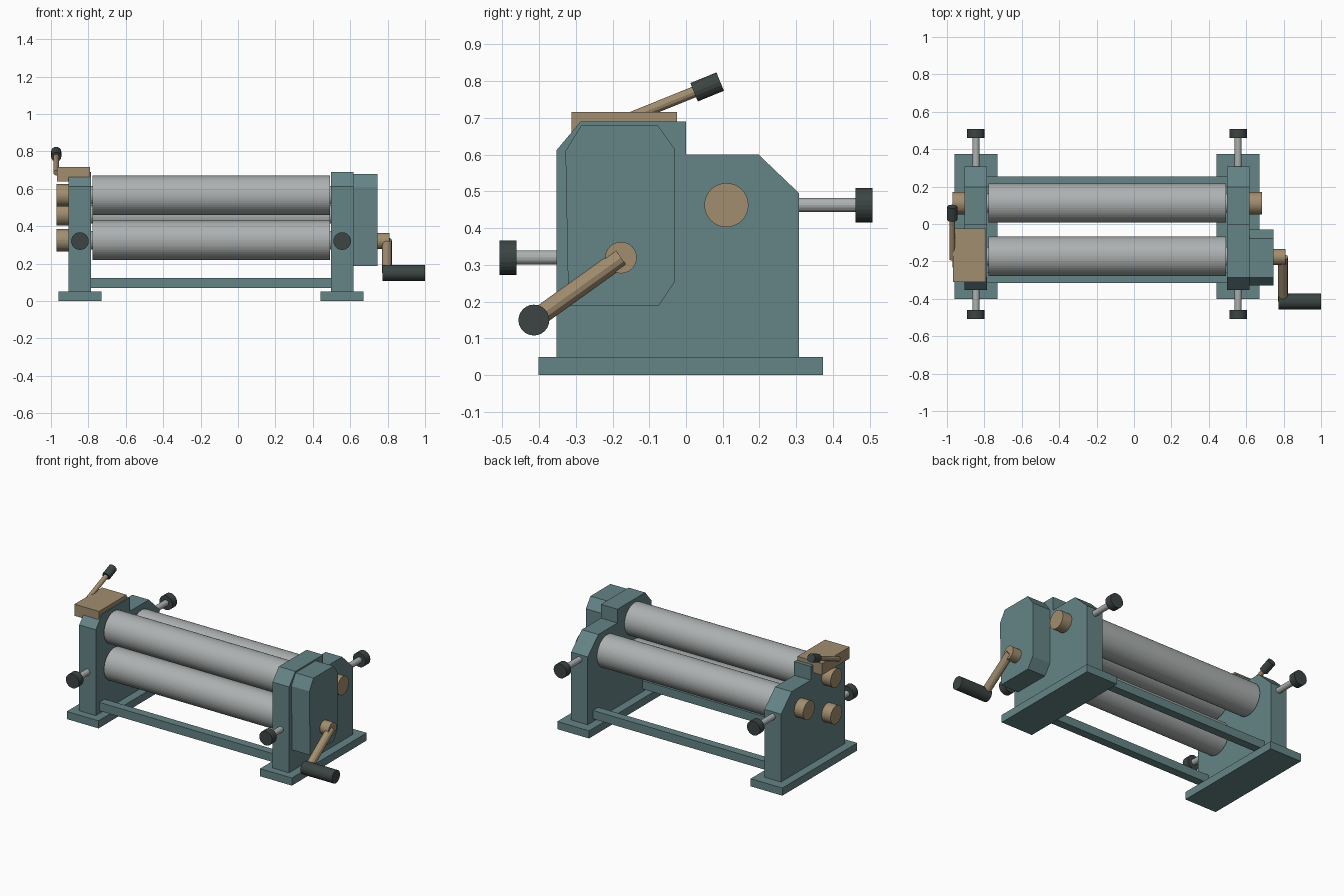
import bpy, bmesh
from mathutils import Vector

if "Cube" in bpy.data.objects:
    bpy.data.objects.remove(bpy.data.objects["Cube"])


def material(name, rgb):
    m = bpy.data.materials.new(name)
    m.diffuse_color = (*rgb, 1)
    m.use_nodes = True
    m.node_tree.nodes["Principled BSDF"].inputs["Base Color"].default_value = m.diffuse_color
    return m


TEAL = material("teal_paint", (0.13, 0.23, 0.24))
TAN = material("bronze", (0.36, 0.27, 0.16))
DARK = material("dark_grip", (0.045, 0.06, 0.057))
STEEL = material("steel", (0.42, 0.44, 0.44))


def add(name, bm, mat):
    bmesh.ops.recalc_face_normals(bm, faces=bm.faces[:])
    me = bpy.data.meshes.new(name)
    bm.to_mesh(me)
    bm.free()
    me.materials.append(mat)
    ob = bpy.data.objects.new(name, me)
    bpy.context.collection.objects.link(ob)
    return ob


def plate(name, profile, x0, x1, mat):
    """Extrude a (y, z) profile along x."""
    bm = bmesh.new()
    face = bm.faces.new([bm.verts.new((x0, y, z)) for y, z in profile])
    ext = bmesh.ops.extrude_face_region(bm, geom=[face])
    verts = [g for g in ext["geom"] if isinstance(g, bmesh.types.BMVert)]
    bmesh.ops.translate(bm, verts=verts, vec=(x1 - x0, 0, 0))
    return add(name, bm, mat)


def box(name, x, y, z, mat):
    return plate(name, [(y[0], z[0]), (y[1], z[0]), (y[1], z[1]), (y[0], z[1])], *x, mat)


def rod(name, a, b, r, mat, sides=24):
    """Flat-sided cylinder from point a to point b."""
    a, b = Vector(a), Vector(b)
    bm = bmesh.new()
    bmesh.ops.create_cone(bm, cap_ends=True, segments=sides, radius1=r, radius2=r,
                          depth=(b - a).length)
    ob = add(name, bm, mat)
    ob.rotation_mode = 'QUATERNION'
    ob.rotation_quaternion = (b - a).to_track_quat('Z', 'Y')
    ob.location = (a + b) / 2
    return ob


# Side frames, feet and adjusting screws
FRAME = [(-0.352, 0.04), (-0.352, 0.613), (-0.287, 0.69), (0, 0.69),
         (0, 0.6), (0.198, 0.6), (0.308, 0.495), (0.308, 0.04)]
for side, xc in (("left", -0.845), ("right", 0.557)):
    plate(f"{side}_frame", FRAME, xc - 0.06, xc + 0.06, TEAL)
    box(f"{side}_foot", (xc - 0.115, xc + 0.115), (-0.402, 0.373), (0, 0.05), TEAL)
    for end, s, y0, z in (("front", -1, 0.34, 0.32), ("rear", 1, 0.3, 0.463)):
        rod(f"{side}_{end}_screw", (xc, s * y0, z), (xc, s * 0.47, z), 0.019, STEEL, 16)
        rod(f"{side}_{end}_knob", (xc, s * 0.461, z), (xc, s * 0.508, z), 0.047, DARK)

# Tie bars
box("front_tie_bar", (-0.79, 0.5), (-0.315, -0.26), (0.068, 0.123), TEAL)
box("rear_tie_bar", (-0.79, 0.5), (0.198, 0.253), (0.068, 0.123), TEAL)

# Rollers with journals and bearing bosses
ROLLERS = (("upper", -0.172, 0.565), ("lower", -0.172, 0.325), ("rear", 0.112, 0.463))
for name, y, z in ROLLERS:
    rod(f"{name}_roller", (-0.778, y, z), (0.493, y, z), 0.105, STEEL, 48)
    rod(f"{name}_journal", (-0.84, y, z), (0.55, y, z), 0.05, STEEL)
    rod(f"{name}_left_boss", (-0.97, y, z), (-0.9, y, z), 0.06, TAN, 32)
rod("rear_right_boss", (0.61, 0.11, 0.463), (0.685, 0.11, 0.463), 0.06, TAN, 32)

# Gear cover
COVER = [(-0.32, 0.188), (-0.328, 0.61), (-0.285, 0.68), (-0.077, 0.68),
         (-0.03, 0.615), (-0.03, 0.255), (-0.075, 0.188)]
plate("gear_cover", COVER, 0.61, 0.747, TEAL)

# Hand crank
rod("crank_hub", (0.74, -0.177, 0.32), (0.81, -0.177, 0.32), 0.043, TAN)
rod("crank_arm", (0.797, -0.177, 0.32), (0.797, -0.414, 0.15), 0.026, TAN, 12)
rod("crank_handle", (0.772, -0.414, 0.15), (1.0, -0.414, 0.15), 0.042, DARK)

# Release latch with lever
box("latch_block", (-0.968, -0.79), (-0.311, -0.025), (0.64, 0.716), TAN)
rod("release_lever", (-0.972, -0.19, 0.685), (-0.972, 0.04, 0.778), 0.015, TAN, 12)
rod("lever_grip", (-0.972, 0.022, 0.77), (-0.972, 0.093, 0.799), 0.027, DARK, 16)
